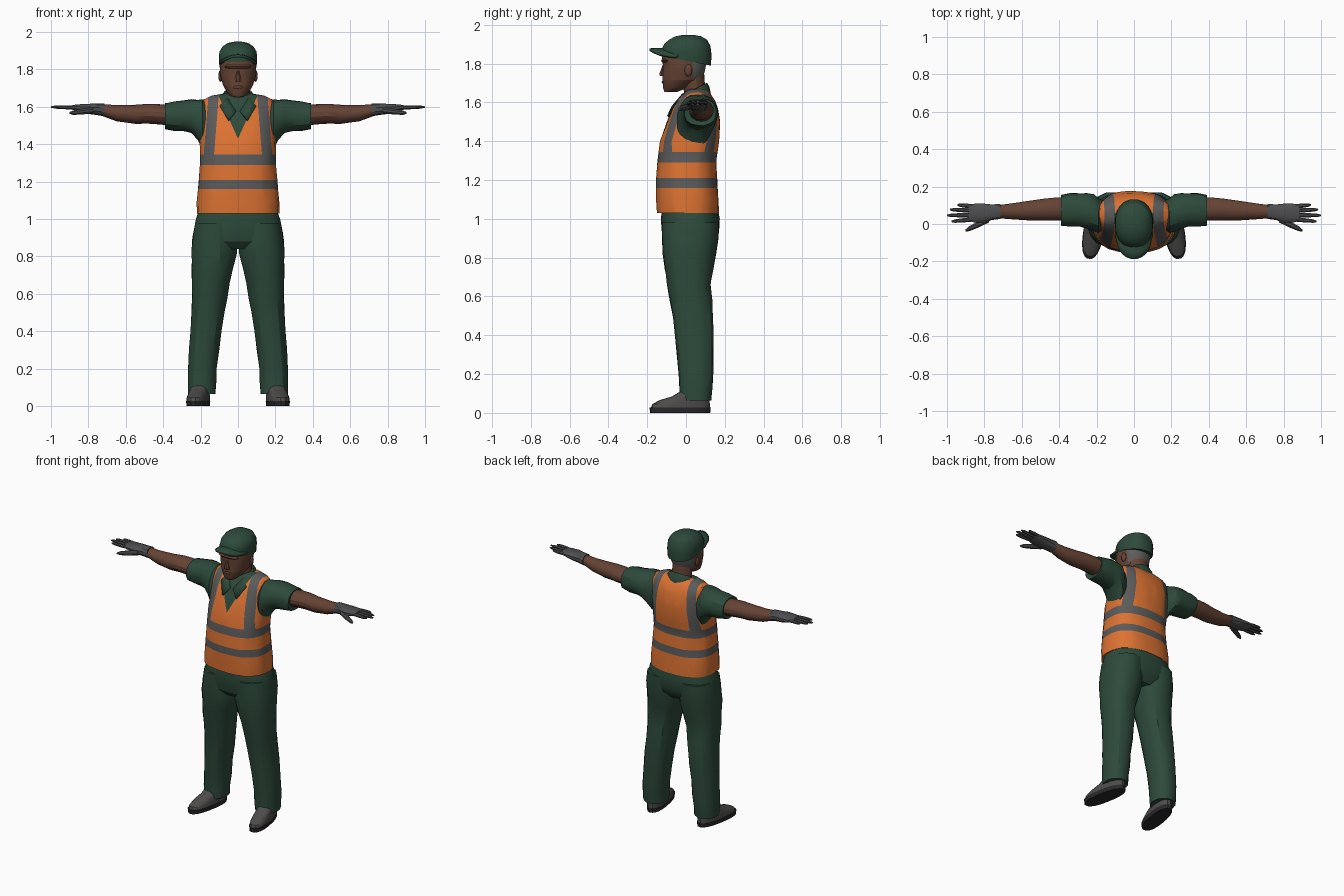
import bpy, bmesh, math, random
from mathutils import Vector, Matrix

random.seed(4)
cube = bpy.data.objects.get("Cube")
if cube:
    bpy.data.objects.remove(cube, do_unlink=True)


def material(name, r, g, b):
    m = bpy.data.materials.new(name)
    m.use_nodes = True
    m.diffuse_color = (r, g, b, 1)
    m.node_tree.nodes["Principled BSDF"].inputs["Base Color"].default_value = (r, g, b, 1)
    return m


GREEN = material("dark green cloth", .026, .068, .043)
ORANGE = material("orange vest", .72, .17, .032)
GREY = material("grey reflective band", .105, .105, .108)
SKIN = material("brown skin", .13, .056, .034)
HAIR = material("grey hair", .11, .11, .105)
GLOVE = material("glove grey", .075, .075, .08)
SHOE = material("shoe grey", .075, .072, .07)
SOLE = material("dark sole", .022, .022, .024)


def finish(name, bm, mats, mirror=False, angle=28):
    """Turn a bmesh into a shaded object, optionally mirrored left to right."""
    bmesh.ops.recalc_face_normals(bm, faces=bm.faces[:])
    mesh = bpy.data.meshes.new(name)
    bm.to_mesh(mesh)
    bm.free()
    for m in mats:
        mesh.materials.append(m)
    ob = bpy.data.objects.new(name, mesh)
    bpy.context.collection.objects.link(ob)
    bpy.ops.object.select_all(action="DESELECT")
    ob.select_set(True)
    bpy.context.view_layer.objects.active = ob
    bpy.ops.object.shade_smooth_by_angle(angle=math.radians(angle))
    if mirror:
        ob.modifiers.new("mirror", "MIRROR").use_mirror_merge = False
    return ob


def loft(rings, axis="z", n=16, p=2.0, rough=0.0):
    """Skin rings (t, u, v, radius_u, radius_v, tilt) along an axis."""
    bm = bmesh.new()
    loops = []
    for t, u, v, ru, rv, *tilt in rings:
        loop = []
        for i in range(n):
            a = 2 * math.pi * (i + .5) / n
            c, s = math.cos(a), math.sin(a)
            k = 1 + random.uniform(-rough, rough)
            du = k * ru * math.copysign(abs(c) ** (2 / p), c)
            dv = k * rv * math.copysign(abs(s) ** (2 / p), s)
            h = t + (tilt[0] * dv if tilt else 0)
            co = {"z": (u + du, v + dv, h), "x": (h, u + du, v + dv),
                  "y": (u + du, h, v + dv)}[axis]
            loop.append(bm.verts.new(co))
        loops.append(loop)
    for a, b in zip(loops, loops[1:]):
        for i in range(n):
            j = (i + 1) % n
            bm.faces.new((a[i], a[j], b[j], b[i]))
    bm.faces.new(loops[0])
    bm.faces.new(loops[-1])
    return bm


def cut(bm, co, no):
    bmesh.ops.bisect_plane(bm, geom=bm.verts[:] + bm.edges[:] + bm.faces[:],
                           plane_co=co, plane_no=no)


def paint(bm, rule):
    for f in bm.faces:
        f.material_index = rule(f.calc_center_median())


def ball(name, co, size, mat, mirror=False):
    bm = bmesh.new()
    bmesh.ops.create_icosphere(bm, subdivisions=2, radius=1,
                               matrix=Matrix.Translation(co) @ Matrix.Diagonal((*size, 1)))
    finish(name, bm, [mat], mirror)


def plate(name, points, mat, thickness, mirror=False):
    bm = bmesh.new()
    bm.faces.new([bm.verts.new(q) for q in points])
    ob = finish(name, bm, [mat], mirror)
    ob.modifiers.new("thickness", "SOLIDIFY").thickness = thickness


# Vest, cut along its bands, shoulder straps and neckline
vest = loft([(1.03, 0, .01, .222, .16), (1.09, 0, .007, .222, .161),
             (1.2, 0, .004, .211, .158), (1.3, 0, .004, .203, .153),
             (1.4, 0, .018, .204, .152), (1.5, 0, .039, .2, .137),
             (1.57, 0, .047, .2, .117), (1.61, 0, .052, .198, .098),
             (1.638, 0, .054, .185, .076), (1.66, 0, .055, .14, .055),
             (1.67, 0, .055, .08, .04)], n=28, p=2.5, rough=.012)
BANDS = ((1.16, 1.21), (1.29, 1.345))
for band in BANDS:
    for z in band:
        cut(vest, (0, 0, z), (0, 0, 1))
for side in (-1, 1):
    for x in (.128, .183):
        cut(vest, (side * x, 0, 1.345), (side, 0, .08))
    cut(vest, (0, 0, 1.43), (side * -2.2, 0, 1))
cut(vest, (0, .06, 0), (0, 1, 0))


def vest_colour(c):
    if any(lo < c.z < hi for lo, hi in BANDS):
        return 1
    if c.y < .06 and c.z > 1.43 + 2.2 * abs(c.x):
        return 2
    strap = abs(c.x) + .08 * (c.z - 1.345)
    return 1 if c.z > 1.345 and .128 < strap < .183 else 0


paint(vest, vest_colour)
finish("vest", vest, [ORANGE, GREY, GREEN])

# Shirt sleeves and collar
finish("sleeves", loft([(.15, .05, 1.5, .07, .11), (.19, .045, 1.505, .092, .135),
                        (.215, .06, 1.53, .1, .11), (.25, .07, 1.55, .096, .09),
                        (.29, .074, 1.552, .09, .084), (.34, .075, 1.55, .09, .079),
                        (.39, .073, 1.55, .083, .07), (.385, .073, 1.55, .07, .058)],
                       "x", 16, 2.2, .025), [GREEN], True)
finish("collar", loft([(1.6, 0, .045, .105, .085, .4), (1.645, 0, .045, .098, .075, .5),
                       (1.672, 0, .048, .078, .06, .5), (1.65, 0, .048, .068, .05, .5)],
                      n=18), [GREEN])
plate("collar_flaps", [(.1, .02, 1.655), (.095, -.05, 1.6), (.052, -.098, 1.53),
                       (.012, -.075, 1.58), (.055, -.02, 1.645)], GREEN, .012, True)

# Trousers
finish("hips", loft([(1.06, 0, .02, .205, .143), (1, 0, .022, .228, .152),
                     (.93, 0, .022, .241, .148), (.88, 0, .02, .238, .135),
                     (.84, 0, .02, .17, .1)], n=24, p=2.4, rough=.01), [GREEN])
finish("trouser_legs", loft([(.065, .195, .047, .074, .083), (.13, .193, .05, .077, .086),
                             (.2, .189, .05, .078, .09), (.3, .181, .047, .081, .096),
                             (.4, .171, .043, .084, .102), (.5, .16, .034, .09, .105),
                             (.58, .152, .026, .095, .11), (.66, .146, .016, .102, .113),
                             (.74, .136, .016, .112, .126), (.82, .126, .018, .122, .138),
                             (.9, .124, .022, .12, .145), (.98, .118, .023, .112, .148)],
                            n=16, p=2.3, rough=.028), [GREEN], True)

# Shoes, with the toes turned out
turn = Matrix.Translation((.213, -.03, 0)) @ Matrix.Rotation(.18, 4, "Z")
for name, rings, mat in (
        ("shoe_soles", [(0, 0, 0, .053, .157), (.028, 0, 0, .056, .16)], SOLE),
        ("shoe_uppers", [(.022, 0, .001, .054, .156), (.045, 0, .005, .054, .15),
                         (.065, 0, .022, .051, .131), (.085, 0, .055, .05, .096),
                         (.11, 0, .075, .05, .075), (.13, 0, .08, .046, .065)], SHOE)):
    bm = loft(rings, n=20, p=2.4)
    bmesh.ops.transform(bm, matrix=turn, verts=bm.verts[:])
    finish(name, bm, [mat], True)

# Bare forearms
finish("arms", loft([(.34, .078, 1.552, .062, .055), (.42, .08, 1.56, .063, .054),
                     (.48, .077, 1.563, .06, .053), (.55, .072, 1.56, .055, .051),
                     (.65, .068, 1.566, .044, .043), (.75, .065, 1.588, .033, .028)],
                    "x", 14), [SKIN], True)

# Gloves: palm, four fingers and thumb
finish("glove_palms", loft([(.715, .067, 1.583, .041, .035), (.76, .063, 1.587, .043, .031),
                            (.8, .058, 1.589, .052, .028), (.85, .058, 1.594, .052, .02),
                            (.885, .06, 1.597, .045, .013)], "x", 12, 2.4), [GLOVE], True)


def digit(name, start, end, r):
    a, b = Vector(start), Vector(end)
    rings = []
    for t, k in ((0, 1), (.5, 1), (.85, .8), (1, .35)):
        q = a.lerp(b, t)
        rings.append((q.x, q.y, q.z, r * k, r * k * .9))
    finish(name, loft(rings, "x", 8), [GLOVE], True)


for name, y0, x1, y1 in (("little_fingers", .094, .945, .102), ("ring_fingers", .072, .985, .077),
                         ("middle_fingers", .048, 1, .046), ("index_fingers", .025, .975, .014)):
    digit(name, (.855, y0, 1.596), (x1, y1, 1.599), .0125)
digit("thumbs", (.775, .025, 1.58), (.9, -.034, 1.567), .018)

# Neck and head, with hair at the back
finish("neck", loft([(1.55, 0, .05, .075, .06), (1.64, 0, .046, .066, .055),
                     (1.76, 0, .035, .068, .058)], n=14), [SKIN])
head = loft([(1.655, 0, -.078, .032, .034), (1.675, 0, -.055, .058, .064),
             (1.715, 0, -.022, .081, .1), (1.755, 0, -.012, .093, .109),
             (1.79, 0, -.008, .097, .112), (1.84, 0, -.006, .098, .121),
             (1.88, 0, -.004, .09, .11)], n=20, p=2.2)
cut(head, (0, .035, 0), (0, 1, 0))
cut(head, (0, 0, 1.715), (0, 0, 1))
paint(head, lambda c: 1 if c.y > .035 and c.z > 1.715 else 0)
finish("head", head, [SKIN, HAIR], angle=40)
finish("nose", loft([(1.735, 0, -.118, .021, .018), (1.748, 0, -.12, .019, .019),
                     (1.775, 0, -.116, .01, .012), (1.8, 0, -.112, .007, .006)],
                    n=8), [SKIN])
ball("lips", (0, -.112, 1.705), (.028, .014, .011), SKIN)
ball("brow", (0, -.104, 1.815), (.075, .025, .014), SKIN)
ball("ears", (.094, .012, 1.765), (.012, .02, .032), SKIN, True)

# Cap crown and arched brim
finish("cap_crown", loft([(1.815, 0, .002, .1, .128, -.2), (1.86, 0, .003, .104, .13, -.1),
                          (1.895, 0, .006, .1, .121, -.03), (1.923, 0, .01, .083, .1),
                          (1.941, 0, .012, .055, .066), (1.948, 0, .012, .022, .028)],
                         n=20, p=2.2), [GREEN])
bm = bmesh.new()
COLS, ROWS = 10, 4
grid = []
for i in range(COLS + 1):
    u = 2 * i / COLS - 1
    grid.append([bm.verts.new((.097 * u, -.04 - (j / ROWS) * (.02 + .128 * math.sqrt(1 - u * u)),
                               1.878 - .04 * u * u - .006 * j / ROWS))
                 for j in range(ROWS + 1)])
for a, b in zip(grid, grid[1:]):
    for j in range(ROWS):
        bm.faces.new((a[j], a[j + 1], b[j + 1], b[j]))
brim = finish("cap_brim", bm, [GREEN])
solid = brim.modifiers.new("thickness", "SOLIDIFY")
solid.thickness, solid.offset = .014, 0
